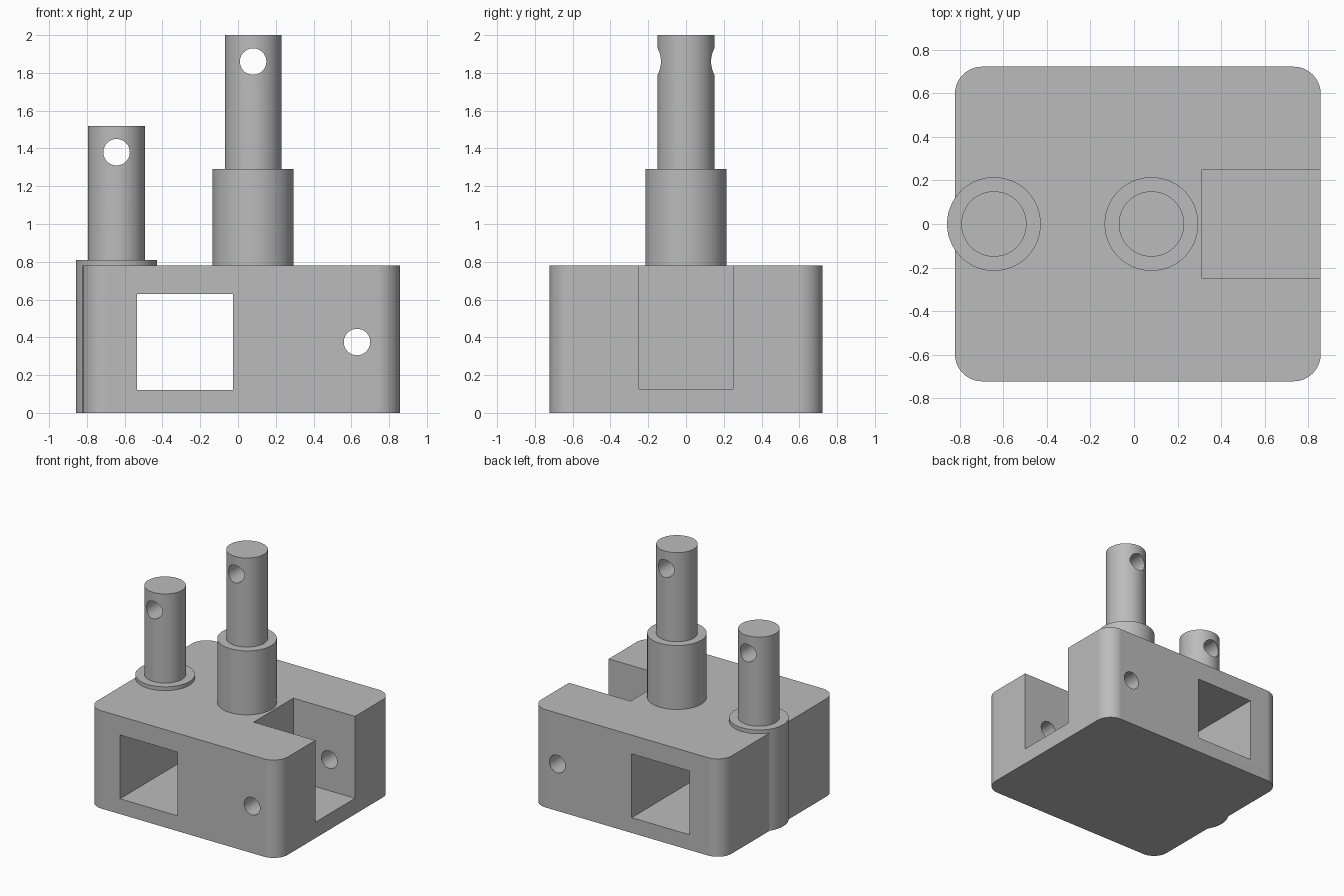
import bpy, bmesh, math
from mathutils import Matrix

cube = bpy.data.objects.get("Cube")
if cube:
    bpy.data.objects.remove(cube, do_unlink=True)

steel = bpy.data.materials.new("plain_grey")
steel.use_nodes = True
grey = (0.5, 0.5, 0.5, 1)
steel.diffuse_color = grey
steel.node_tree.nodes["Principled BSDF"].inputs["Base Color"].default_value = grey


def to_object(name, bm):
    mesh = bpy.data.meshes.new(name)
    bm.to_mesh(mesh)
    bm.free()
    mesh.materials.append(steel)
    obj = bpy.data.objects.new(name, mesh)
    bpy.context.collection.objects.link(obj)
    return obj


def box(name, x, y, z, radius=0):
    """Box between the limits, with optionally rounded upright edges."""
    bm = bmesh.new()
    bmesh.ops.create_cube(bm, size=1)
    for v in bm.verts:
        v.co = [lim[0] if c < 0 else lim[1] for c, lim in zip(v.co, (x, y, z))]
    if radius:
        upright = [e for e in bm.edges
                   if abs(e.verts[0].co.z - e.verts[1].co.z) > 0.1]
        bmesh.ops.bevel(bm, geom=upright, offset=radius, segments=16,
                        profile=0.5, affect='EDGES')
    return to_object(name, bm)


def cylinder(name, x, radius, z0, z1):
    bm = bmesh.new()
    bmesh.ops.create_cone(bm, cap_ends=True, segments=96, radius1=radius,
                          radius2=radius, depth=z1 - z0,
                          matrix=Matrix.Translation((x, 0, (z0 + z1) / 2)))
    return to_object(name, bm)


def cross_drill(x, z):
    """Cutter for a round hole running front to back."""
    bm = bmesh.new()
    bmesh.ops.create_cone(bm, cap_ends=True, segments=64, radius1=0.07,
                          radius2=0.07, depth=3,
                          matrix=Matrix.Translation((x, 0, z))
                          @ Matrix.Rotation(math.pi / 2, 4, 'X'))
    return to_object("drill", bm)


def combine(obj, other, operation):
    """Apply a boolean and discard the second object."""
    other.hide_render = True
    mod = obj.modifiers.new("combine", 'BOOLEAN')
    mod.operation, mod.object, mod.solver = operation, other, 'EXACT'
    bpy.ops.object.select_all(action='DESELECT')
    bpy.context.view_layer.objects.active = obj
    obj.select_set(True)
    bpy.ops.object.modifier_apply(modifier=mod.name)
    bpy.data.objects.remove(other, do_unlink=True)


SHORT_X, TALL_X = -0.643, 0.08
BLOCK_TOP, SHORT_BASE, TALL_BASE = 0.78, 0.81, 1.29

# Housing with the short post's full-height boss merged into its side
housing = box("housing", (-0.822, 0.857), (-0.722, 0.722), (0, BLOCK_TOP), 0.125)
combine(housing, cylinder("boss", SHORT_X, 0.215, 0, SHORT_BASE), 'UNION')

# Square window through the housing, end slot and its cross hole
for cutter in (box("window", (-0.535, -0.027), (-2, 2), (0.122, 0.63)),
               box("slot", (0.313, 2), (-0.25, 0.25), (0.127, 2)),
               cross_drill(0.63, 0.375)):
    combine(housing, cutter, 'DIFFERENCE')

# Posts with cross-drilled tips
tall_collar = cylinder("tall_post_collar", TALL_X, 0.215, BLOCK_TOP, TALL_BASE)
tall_post = cylinder("tall_post", TALL_X, 0.15, TALL_BASE, 2)
short_post = cylinder("short_post", SHORT_X, 0.15, SHORT_BASE, 1.52)
combine(tall_post, cross_drill(TALL_X, 1.86), 'DIFFERENCE')
combine(short_post, cross_drill(SHORT_X, 1.38), 'DIFFERENCE')

# Smooth round walls, crisp edges and flat faces
bpy.ops.object.select_all(action='DESELECT')
for part in (housing, tall_collar, tall_post, short_post):
    part.select_set(True)
    bpy.context.view_layer.objects.active = part
bpy.ops.object.shade_smooth_by_angle(angle=math.radians(30))
for part in (housing, tall_collar, tall_post, short_post):
    mod = part.modifiers.new("even_shading", 'WEIGHTED_NORMAL')
    mod.keep_sharp = True
